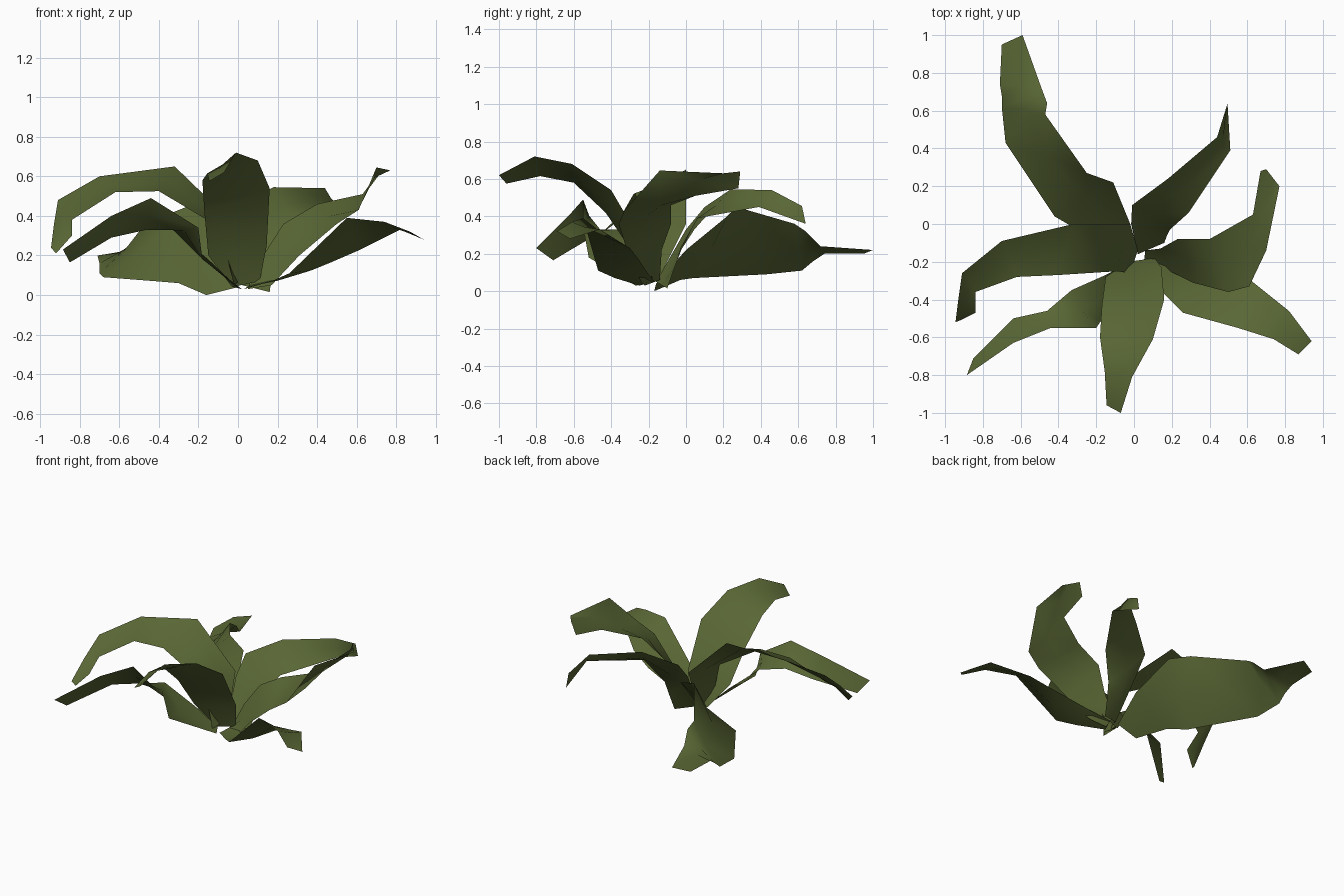
import bpy
import bmesh
import math
from mathutils import Vector

# Remove the default cube only
cube = bpy.data.objects.get("Cube")
if cube:
    bpy.data.objects.remove(cube, do_unlink=True)

# Single leaf colour
LEAF_COLOUR = (.1, .135, .035, 1)
leaf_green = bpy.data.materials.new("leaf_green")
leaf_green.use_nodes = True
leaf_green.diffuse_color = LEAF_COLOUR
shader = leaf_green.node_tree.nodes["Principled BSDF"]
shader.inputs["Base Color"].default_value = LEAF_COLOUR
shader.inputs["Roughness"].default_value = .9


def make_leaf(name, left_edge, right_edge, sag=.015):
    """Loft a thin blade between two edge curves, with a gently sunken midrib."""
    bm = bmesh.new()
    rows = []
    last = len(left_edge) - 1
    for index, (left, right) in enumerate(zip(left_edge, right_edge)):
        left, right = Vector(left), Vector(right)
        # Sink the midrib most in the middle of the blade
        following = min(index + 1, last)
        previous = max(index - 1, 0)
        along = Vector(left_edge[following]) - Vector(left_edge[previous])
        normal = (right - left).cross(along).normalized()
        depth = sag * math.sin(math.pi * index / last)
        middle = (left + right) / 2 - normal * depth
        rows.append([bm.verts.new(point) for point in (left, middle, right)])

    # Bridge neighbouring rows with quads
    for lower, upper in zip(rows, rows[1:]):
        for side in range(len(lower) - 1):
            bm.faces.new((lower[side], lower[side + 1],
                          upper[side + 1], upper[side]))

    mesh = bpy.data.meshes.new(name)
    bm.to_mesh(mesh)
    bm.free()
    mesh.materials.append(leaf_green)
    leaf = bpy.data.objects.new(name, mesh)
    bpy.context.collection.objects.link(leaf)

    # Smooth blade surface
    bpy.ops.object.select_all(action="DESELECT")
    leaf.select_set(True)
    bpy.context.view_layer.objects.active = leaf
    bpy.ops.object.shade_smooth_by_angle(angle=math.radians(60))
    return leaf


# Broad leaf reaching back and to the right, twisted onto its edge
make_leaf(
    "back_right_leaf",
    left_edge=[(-.16, -.17, 0), (-.3, -.03, .06), (-.42, .04, .07),
               (-.68, .43, .09), (-.7, .62, .11), (-.7, .68, .16),
               (-.71, .74, .2), (-.7, .95, .2)],
    right_edge=[(0, -.16, .04), (-.02, 0, .22), (-.11, .22, .4),
                (-.25, .27, .45), (-.47, .58, .36), (-.46, .64, .32),
                (-.49, .72, .24), (-.59, 1, .22)],
)

# High arching leaf on the right with a drooping tip
make_leaf(
    "right_leaf",
    left_edge=[(-.02, -.26, .05), (-.09, -.25, .34), (-.4, -.27, .525),
               (-.62, -.28, .52), (-.84, -.36, .38), (-.84, -.47, .3),
               (-.92, -.51, .21)],
    right_edge=[(.02, -.14, .08), (-.02, 0, .36), (-.32, 0, .65),
                (-.7, -.09, .6), (-.91, -.26, .48), (-.93, -.4, .36),
                (-.945, -.52, .24)],
)

# Narrow leaf reaching forward and to the right
make_leaf(
    "front_right_leaf",
    left_edge=[(.02, -.27, .03), (-.18, -.52, .18), (-.2, -.55, .34),
               (-.44, -.55, .49), (-.64, -.63, .4), (-.885, -.8, .23)],
    right_edge=[(-.02, -.2, .04), (-.15, -.27, .18), (-.33, -.35, .33),
                (-.46, -.46, .33), (-.64, -.5, .29), (-.85, -.71, .165)],
)

# Tall front leaf that curls over at the top
make_leaf(
    "front_leaf",
    left_edge=[(.11, -.18, .07), (.145, -.23, .25), (.16, -.4, .54),
               (.1, -.61, .68), (-.01, -.81, .72), (-.07, -1, .62)],
    right_edge=[(-.03, -.2, .04), (-.15, -.28, .2), (-.17, -.43, .42),
                (-.18, -.6, .58), (-.155, -.78, .615), (-.145, -.96, .575)],
)

# Leaf reaching forward and to the left, its front edge raised
make_leaf(
    "front_left_leaf",
    left_edge=[(.06, -.17, .05), (.22, -.2, .09), (.47, -.25, .165),
               (.62, -.3, .23), (.82, -.46, .33), (.94, -.62, .28)],
    right_edge=[(.03, -.25, .03), (.17, -.38, .07), (.26, -.47, .11),
                (.55, -.55, .39), (.74, -.61, .37), (.87, -.69, .32)],
)

# Left leaf that twists, turning upward and back at the tip
make_leaf(
    "left_leaf",
    left_edge=[(.06, -.14, .06), (.14, -.13, .22), (.23, -.08, .36),
               (.4, -.08, .46), (.63, .05, .51), (.67, .28, .55),
               (.7, .29, .64)],
    right_edge=[(.05, -.22, .03), (.17, -.24, .05), (.31, -.31, .2),
                (.5, -.36, .36), (.61, -.33, .43), (.7, -.14, .645),
                (.77, .2, .63)],
)

# Arching leaf reaching back and to the left
make_leaf(
    "back_left_leaf",
    left_edge=[(.02, -.16, .05), (-.015, 0, .33), (-.01, .1, .45),
               (.18, .24, .545), (.44, .46, .54), (.49, .62, .455)],
    right_edge=[(.16, -.1, .015), (.175, -.06, .13), (.19, -.03, .23),
                (.29, .06, .39), (.51, .39, .45), (.495, .64, .36)],
)
